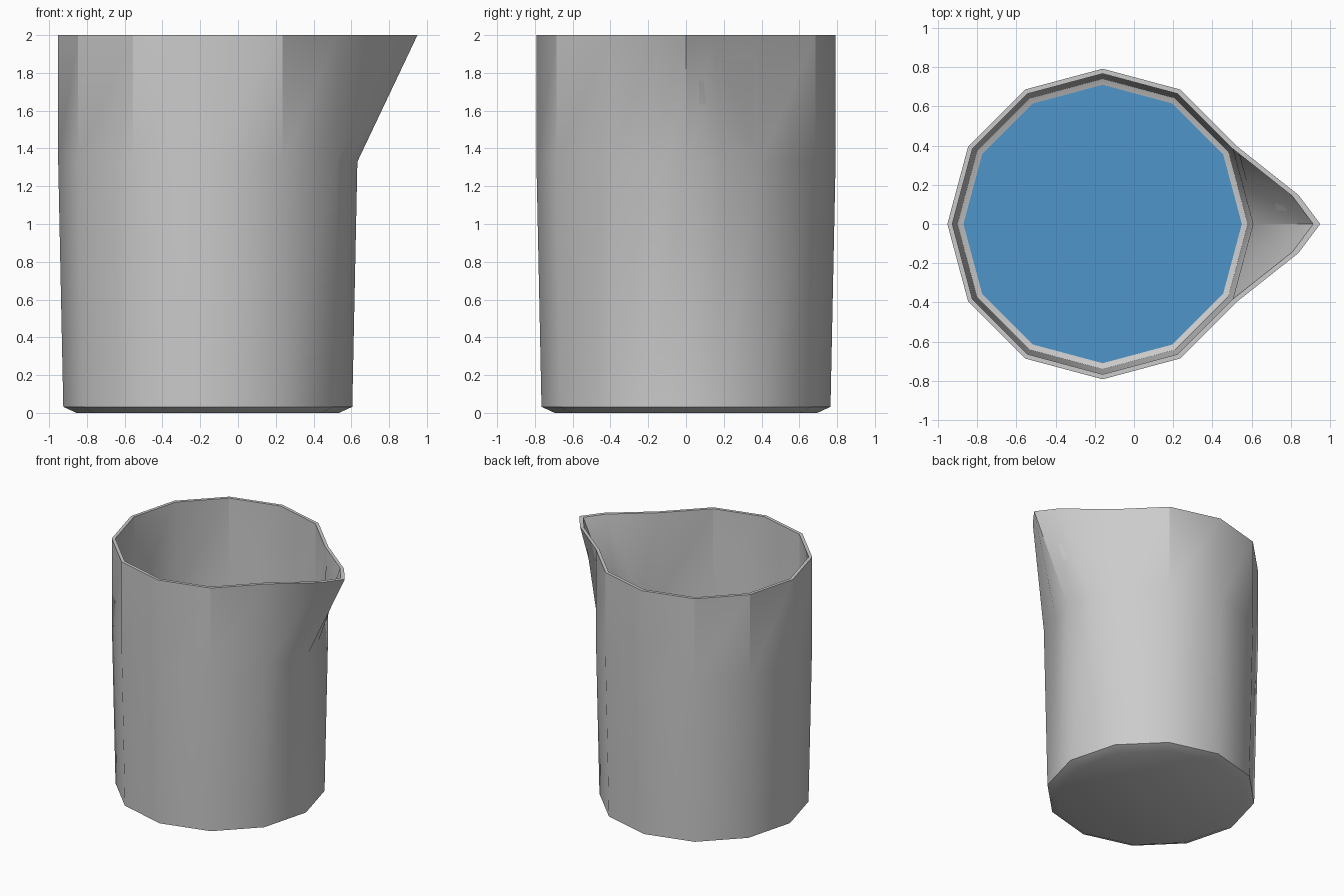
import bpy, bmesh
from math import cos, sin, radians

if "Cube" in bpy.data.objects:
    bpy.data.objects.remove(bpy.data.objects["Cube"])

CX = -0.16      # cup axis
TOP = 2.0
WALL = 0.968    # inner wall scale

# Columns around the cup: extra ones at +-15 degrees carry the spout
angles = sorted([a * 30 for a in range(12)] + [15, 345])
spout = {0: (0.95, 0.0), 15: (0.84, 0.147), 345: (0.84, -0.147)}


def ring_point(angle, r):
    # point on the 12-gon; the 15 degree columns sit mid-face
    if angle in (15, 345):
        r *= cos(radians(15))
    return CX + r * cos(radians(angle)), r * sin(radians(angle))


def row(bm, r, z, scale=1.0, t=0.0):
    verts = []
    for a in angles:
        x, y = ring_point(a, r)
        if a in spout:
            sx, sy = spout[a]
            x, y = x + (sx - x) * t, y + (sy - y) * t
        verts.append(bm.verts.new((CX + (x - CX) * scale, y * scale, z)))
    return verts


def finish(bm, name, smooth=True):
    bmesh.ops.recalc_face_normals(bm, faces=bm.faces[:])
    me = bpy.data.meshes.new(name)
    bm.to_mesh(me)
    bm.free()
    ob = bpy.data.objects.new(name, me)
    bpy.context.collection.objects.link(ob)
    if smooth:
        bpy.ops.object.select_all(action='DESELECT')
        ob.select_set(True)
        bpy.context.view_layer.objects.active = ob
        bpy.ops.object.shade_smooth_by_angle(angle=radians(30))
    return ob


# Beaker body: up the outside, over the rim, down the inside
bm = bmesh.new()
rows = [
    row(bm, 0.695, 0.0),
    row(bm, 0.765, 0.032),
    row(bm, 0.792, 1.33),
    row(bm, 0.792, TOP, 1.0, 1.0),
    row(bm, 0.792, TOP, WALL, 1.0),
    row(bm, 0.792, 1.34, WALL),
    row(bm, 0.765, 0.055, WALL),
    row(bm, 0.695, 0.025, WALL),
]
n = len(angles)
for lo, hi in zip(rows, rows[1:]):
    for i in range(n):
        j = (i + 1) % n
        bm.faces.new((lo[i], lo[j], hi[j], hi[i]))
bm.faces.new(rows[0])
bm.faces.new(rows[-1])
finish(bm, "beaker")

# Thin layer of liquid on the floor
bm = bmesh.new()
bm.faces.new([bm.verts.new((*ring_point(a, 0.71), 0.043)) for a in range(0, 360, 30)])
liquid = finish(bm, "liquid", smooth=False)
if liquid.data.polygons[0].normal.z < 0:
    liquid.data.flip_normals()
mat = bpy.data.materials.new("liquid_blue")
mat.diffuse_color = (0.08, 0.3, 0.6, 1.0)
mat.use_nodes = True
mat.node_tree.nodes["Principled BSDF"].inputs["Base Color"].default_value = mat.diffuse_color
liquid.data.materials.append(mat)
